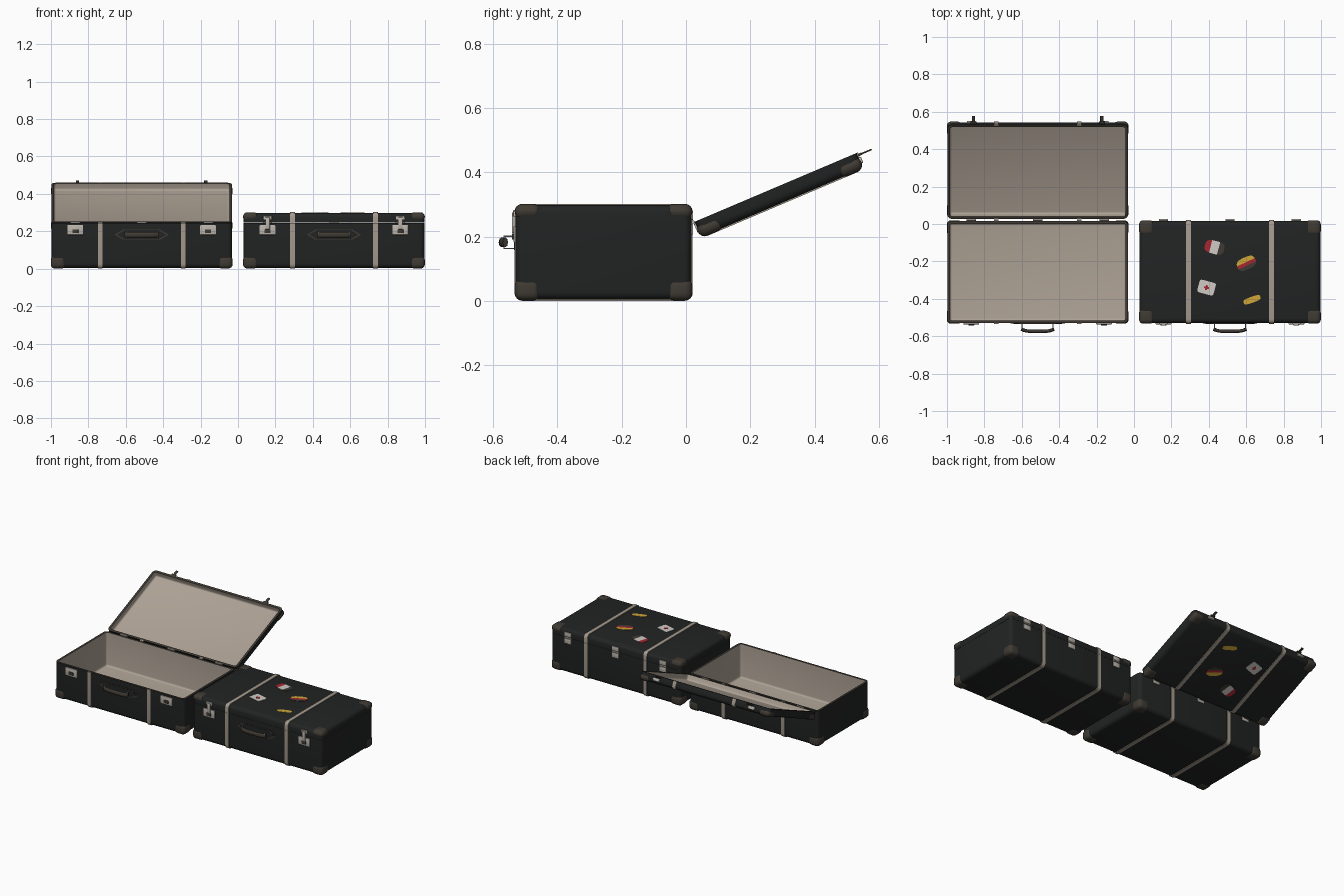
import bpy, bmesh, math
from mathutils import Matrix, Vector

if "Cube" in bpy.data.objects:
    bpy.data.objects.remove(bpy.data.objects["Cube"])


def material(name, rgb):
    m = bpy.data.materials.new(name)
    m.use_nodes = True
    m.diffuse_color = (*rgb, 1)
    bsdf = next(n for n in m.node_tree.nodes if n.type == 'BSDF_PRINCIPLED')
    bsdf.inputs["Base Color"].default_value = (*rgb, 1)
    bsdf.inputs["Roughness"].default_value = 0.8
    return m


BLACK = material("black_leather", (0.016, 0.017, 0.017))
BROWN = material("dark_brown_leather", (0.05, 0.042, 0.033))
LINING = material("beige_lining", (0.42, 0.36, 0.30))
STRAP = material("tan_strap", (0.38, 0.33, 0.27))
METAL = material("pale_metal", (0.50, 0.46, 0.41))
RED = material("sticker_red", (0.40, 0.02, 0.03))
YELLOW = material("sticker_yellow", (0.62, 0.38, 0.04))
WHITE = material("sticker_white", (0.62, 0.59, 0.56))

# Case dimensions in its own frame, x centred
HX, Y0, Y1 = 0.483, -0.53, 0.017
Z0, SEAM, Z1 = 0.004, 0.245, 0.298
ROUND = 0.025
GRIP_Z = 0.182


def finish(name, bm, mats, place, solid=0, offsets=(0, 0)):
    """Turn a bmesh into a placed, shaded object, optionally thickened inward."""
    me = bpy.data.meshes.new(name)
    bm.to_mesh(me)
    bm.free()
    ob = bpy.data.objects.new(name, me)
    bpy.context.collection.objects.link(ob)
    for m in mats:
        me.materials.append(m)
    bpy.ops.object.select_all(action='DESELECT')
    ob.select_set(True)
    bpy.context.view_layer.objects.active = ob
    if solid:
        mod = ob.modifiers.new("thickness", 'SOLIDIFY')
        mod.thickness, mod.offset, mod.use_even_offset = solid, -1, True
        mod.material_offset, mod.material_offset_rim = offsets
        bpy.ops.object.modifier_apply(modifier=mod.name)
    bpy.ops.object.shade_smooth_by_angle(angle=math.radians(35))
    ob.matrix_world = place
    return ob


def block(lo, hi, opened=(), bevel=0, segments=4):
    """Box between two corners, without the faces named in opened, edges rounded."""
    bm = bmesh.new()
    lo, hi = Vector(lo), Vector(hi)
    size = Matrix.Diagonal((*(hi - lo), 1))
    bmesh.ops.create_cube(bm, size=1, matrix=Matrix.Translation((lo + hi) / 2) @ size)
    bm.normal_update()
    gone = [f for f in bm.faces if any(f.normal[a] * s > 0.5 for a, s in opened)]
    bmesh.ops.delete(bm, geom=gone, context='FACES')
    if bevel:
        edges = [e for e in bm.edges if not e.is_boundary]
        bmesh.ops.bevel(bm, geom=edges, offset=bevel, segments=segments,
                        profile=0.5, affect='EDGES')
    return bm


def box(name, centre, size, mat, place, bevel=0):
    c, h = Vector(centre), Vector(size) / 2
    return finish(name, block(c - h, c + h, (), bevel, 2), [mat], place)


def plate(name, outline, depth, mats, place, cuts=(), axis=0):
    """Thin flat plate from an outline; cuts divide it into coloured bands."""
    bm = bmesh.new()
    face = bm.faces.new([bm.verts.new((x, y, 0)) for x, y in outline])
    up = bmesh.ops.extrude_face_region(bm, geom=[face])["geom"]
    for v in up:
        if isinstance(v, bmesh.types.BMVert):
            v.co.z += depth
    normal = Vector((1, 0, 0)) if axis == 0 else Vector((0, 1, 0))
    for c in cuts:
        geom = bm.verts[:] + bm.edges[:] + bm.faces[:]
        bmesh.ops.bisect_plane(bm, geom=geom, plane_co=normal * c, plane_no=normal)
    bmesh.ops.recalc_face_normals(bm, faces=bm.faces[:])
    for f in bm.faces:
        f.material_index = sum(f.calc_center_median()[axis] > c for c in cuts)
    return finish(name, bm, mats, place)


def oval(w, h, power=1.0, n=24):
    """Superellipse outline: power 1 is an ellipse, smaller is boxier."""
    pts = []
    for i in range(n):
        a = 2 * math.pi * (i + 0.5) / n
        c, s = math.cos(a), math.sin(a)
        pts.append((w / 2 * math.copysign(abs(c) ** power, c),
                    h / 2 * math.copysign(abs(s) ** power, s)))
    return pts


def tube(name, points, radius, mat, place, scale_z=1.0, cyclic=False):
    cu = bpy.data.curves.new(name, 'CURVE')
    cu.dimensions = '3D'
    cu.bevel_depth, cu.bevel_resolution, cu.use_fill_caps = radius, 2, True
    sp = cu.splines.new('POLY')
    sp.points.add(len(points) - 1)
    for p, co in zip(sp.points, points):
        p.co = (co[0], co[1], co[2] / scale_z, 1)
    sp.use_cyclic_u = cyclic
    sp.use_smooth = True
    cu.materials.append(mat)
    ob = bpy.data.objects.new(name, cu)
    bpy.context.collection.objects.link(ob)
    ob.matrix_world = place @ Matrix.Diagonal((1, 1, scale_z, 1))


def corners(name, top, place):
    """Four rounded leather caps lying just outside the shell."""
    w, h, out = 0.08, (0.046 if top else 0.068), 0.003
    for sx in (-1, 1):
        for sy in (-1, 1):
            p = Vector((sx * (HX + out), Y1 + out if sy > 0 else Y0 - out,
                        Z1 + out if top else Z0 - out))
            q = p - Vector((sx * w, sy * w, h if top else -h))
            bm = block([min(a, b) for a, b in zip(p, q)],
                       [max(a, b) for a, b in zip(p, q)], (), 0.0225, 4)
            inner = [f for f in bm.faces
                     if min(abs(a - b) for a, b in zip(f.calc_center_median(), p)) > 0.009]
            bmesh.ops.delete(bm, geom=inner, context='FACES')
            finish(name, bm, [BROWN], place)


def half(name, z0, z1, open_face, place):
    """Hollow half of the case with its straps."""
    shell = block((-HX, Y0, z0), (HX, Y1, z1), [open_face], ROUND)
    finish(name + "_shell", shell, [BLACK, LINING, BROWN], place, 0.014, (1, 2))
    e = 0.004
    low, high = (z0, z1 + e) if open_face[1] < 0 else (z0 - e, z1)
    for x in (-0.222, 0.222):
        strap = block((x - 0.0125, Y0 - e, low), (x + 0.0125, Y1 + e, high),
                      [open_face, (0, 1), (0, -1)], ROUND)
        finish(name + "_strap", strap, [STRAP], place, 0.007)


def stickers(place):
    def at(x, y, deg, lift=0.0):
        return (place @ Matrix.Translation((x, y, Z1 - 0.001 + lift))
                @ Matrix.Rotation(math.radians(deg), 4, 'Z'))
    plate("banded_sticker", oval(0.105, 0.07, 0.6), 0.003, [RED, WHITE, BROWN],
          at(-0.082, -0.125, -15), (-0.022, 0.022))
    plate("striped_sticker", oval(0.105, 0.066, 0.7), 0.003, [BROWN, RED, YELLOW],
          at(0.088, -0.21, 25), (-0.012, 0.006), 1)
    plate("white_sticker", oval(0.09, 0.07, 0.25), 0.003, [WHITE], at(-0.125, -0.34, -15))
    for deg in (-15, 75):
        plate("sticker_cross", oval(0.026, 0.011, 0.1), 0.001, [RED],
              at(-0.125, -0.34, deg, 0.003))
    plate("yellow_sticker", oval(0.095, 0.032, 0.6), 0.003, [YELLOW], at(0.118, -0.405, 20))


def handle(place):
    # Pointed backing patch
    front = place @ Matrix.Translation((0, Y0, GRIP_Z)) @ Matrix.Rotation(math.pi / 2, 4, 'X')
    for name, k, d, mat in (("handle_patch_trim", 1, 0.003, BROWN),
                            ("handle_patch", 0.9, 0.0045, BLACK)):
        pts = [(-0.145, 0), (-0.1, -0.027), (0.1, -0.027),
               (0.145, 0), (0.1, 0.027), (-0.1, 0.027)]
        plate(name, [(x * k, y * k) for x, y in pts], d, [mat], front)
    # Bowed grip and its wire loops
    arc = [(0.088 * t, -0.574 + 0.012 * t ** 4, GRIP_Z) for t in [i / 6 for i in range(-6, 7)]]
    tube("handle_grip", arc, 0.009, BROWN, place, 1.7)
    for x in (-0.083, 0.083):
        loop = [(x, y, GRIP_Z + z) for y, z in
                ((Y0, -0.019), (-0.566, -0.019), (-0.566, 0.019), (Y0, 0.019))]
        tube("handle_loop", loop, 0.0025, METAL, place, 1, True)


def suitcase(cx, opened):
    base = Matrix.Translation((cx, 0, 0))
    lid = base
    if opened:
        pivot = Matrix.Translation((0, Y1 + 0.005, SEAM))
        lid = base @ pivot @ Matrix.Rotation(math.radians(-157), 4, 'X') @ pivot.inverted()

    half("base", Z0, SEAM, (2, 1), base)
    half("lid", SEAM + 0.001, Z1, (2, -1), lid)
    corners("base_corner", False, base)
    corners("lid_corner", True, lid)
    handle(base)
    stickers(lid)

    # Front latches
    for x in (-0.355, 0.355):
        box("latch_plate", (x, Y0 - 0.002, 0.207), (0.085, 0.008, 0.052), METAL, base, 0.002)
        box("latch_lock", (x, Y0 - 0.008, 0.2), (0.032, 0.008, 0.02), BROWN, base, 0.002)
        box("hasp_bar", (x, Y0 - 0.003, 0.272), (0.046, 0.01, 0.02), METAL, lid, 0.002)
        s = math.copysign(0.343, x)
        if opened:
            box("hasp_mount", (s, Y0 - 0.008, 0.254), (0.032, 0.012, 0.008), BROWN, lid)
            box("hasp_tongue", (s, Y0 - 0.025, 0.254), (0.018, 0.046, 0.005), BROWN, lid, 0.002)
        else:
            box("hasp_tongue", (x, Y0 - 0.009, 0.243), (0.024, 0.006, 0.065), METAL, lid, 0.002)

    # Back hinges
    for x in (-0.355, 0, 0.355):
        box("hinge_base_leaf", (x, Y1 + 0.002, 0.222), (0.05, 0.006, 0.032), METAL, base, 0.001)
        box("hinge_lid_leaf", (x, Y1 + 0.002, 0.266), (0.05, 0.006, 0.028), METAL, lid, 0.001)
        tube("hinge_pin", [(x - 0.025, Y1 + 0.005, SEAM), (x + 0.025, Y1 + 0.005, SEAM)],
             0.005, METAL, base)


suitcase(-0.515, True)
suitcase(0.513, False)
